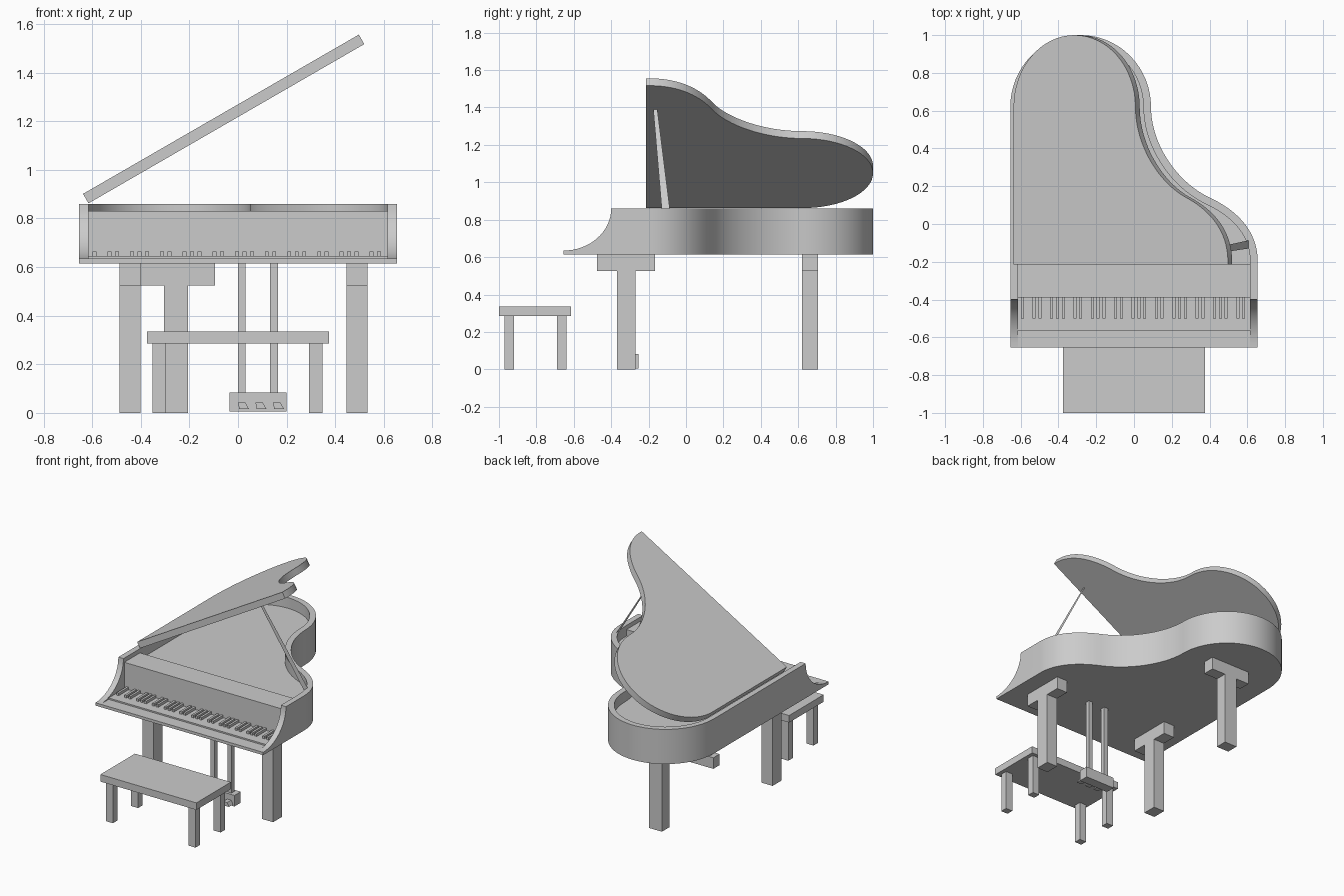
import bpy, bmesh, math
from mathutils import Vector, Matrix
from mathutils.geometry import interpolate_bezier

if "Cube" in bpy.data.objects:
    bpy.data.objects.remove(bpy.data.objects["Cube"], do_unlink=True)

grey = bpy.data.materials.new("plain grey")
grey.use_nodes = True
grey.diffuse_color = (0.6, 0.6, 0.6, 1)
grey.node_tree.nodes["Principled BSDF"].inputs["Base Color"].default_value = (0.6, 0.6, 0.6, 1)


def finish(name, bm):
    mesh = bpy.data.meshes.new(name)
    bm.to_mesh(mesh)
    bm.free()
    mesh.materials.append(grey)
    obj = bpy.data.objects.new(name, mesh)
    bpy.context.collection.objects.link(obj)
    return obj


def smooth(obj):
    bpy.ops.object.select_all(action='DESELECT')
    obj.select_set(True)
    bpy.context.view_layer.objects.active = obj
    bpy.ops.object.shade_smooth_by_angle(angle=math.radians(30))


def prism(name, points, low, high, axis="Z"):
    """Extrude a flat outline along Z (x, y), Y (x, z) or X (y, z)."""
    place = {"Z": lambda a, b: (a, b, low),
             "Y": lambda a, b: (a, low, b),
             "X": lambda a, b: (low, a, b)}[axis]
    bm = bmesh.new()
    face = bm.faces.new([bm.verts.new(place(a, b)) for a, b in points])
    out = bmesh.ops.extrude_face_region(bm, geom=[face])
    move = Vector([(high - low) * (axis == c) for c in "XYZ"])
    bmesh.ops.translate(bm, vec=move, verts=[v for v in out["geom"] if isinstance(v, bmesh.types.BMVert)])
    bmesh.ops.recalc_face_normals(bm, faces=bm.faces)
    return finish(name, bm)


def box(name, x, y, z):
    return prism(name, [(x[0], y[0]), (x[1], y[0]), (x[1], y[1]), (x[0], y[1])], *z)


def outline(front, inset=0.0):
    """Case outline from the front left corner round the tail to the front right."""
    pts = [Vector((-0.655, front))]
    for i in range(33):
        a = math.pi * (1 - i / 32)
        pts.append(Vector((-0.2825 + 0.3725 * math.cos(a), 0.62 + 0.38 * math.sin(a))))
    bends = [((0.09, 0.62), (0.09, 0.42), (0.23, 0.22), (0.40, 0.14)),
             ((0.40, 0.14), (0.55, 0.07), (0.655, -0.04), (0.655, -0.20))]
    for a, h1, h2, b in bends:
        pts += [Vector(p[:2]) for p in interpolate_bezier(
            *[Vector((*q, 0)) for q in (a, h1, h2, b)], 20)][1:]
    pts.append(Vector((0.655, front)))
    if not inset:
        return pts
    dirs = [(b - a).normalized() for a, b in zip(pts, pts[1:])]
    tangents = [(a + b).normalized() for a, b in zip(dirs[:1] + dirs, dirs + dirs[-1:])]
    return [p + Vector((t.y, -t.x)) * inset for p, t in zip(pts, tangents)]


# Curved rim, with the cheeks scooped out at the front
WALL = 0.04
rim = prism("rim", outline(-0.655) + outline(-0.655, WALL)[::-1], 0.615, 0.86)
arc = [2 * math.pi * i / 64 for i in range(64)]
cutter = prism("cheek_cutter", [(-0.655 + 0.255 * math.cos(a), 0.86 + 0.225 * math.sin(a))
                                for a in arc], -0.8, 0.8, "X")
cutter.hide_render = True
scoop = rim.modifiers.new("scoop", 'BOOLEAN')
scoop.object = cutter
scoop.operation = 'DIFFERENCE'
scoop.solver = 'EXACT'
bpy.context.view_layer.objects.active = rim
bpy.ops.object.modifier_apply(modifier=scoop.name)
bpy.data.objects.remove(cutter, do_unlink=True)
smooth(rim)

# Inside of the case
smooth(prism("soundboard", outline(-0.215, WALL), 0.615, 0.785))
INNER = (-0.615, 0.615)
box("top_deck", INNER, (-0.39, -0.215), (0.615, 0.83))
box("key_bed", INNER, (-0.655, -0.39), (0.615, 0.635))
box("white_keys", INNER, (-0.565, -0.39), (0.635, 0.645))
for k in range(39):
    if k % 7 in (0, 2, 3, 5, 6):
        x = -0.59 + 0.0308 * k
        box("black_key", (x - 0.008, x + 0.008), (-0.50, -0.39), (0.645, 0.663))

# Raised lid, hinged on the straight side
lid = prism("lid", [(p.x + 0.655, p.y) for p in outline(-0.215)], 0, 0.045)
lid.data.transform(Matrix.Translation((-0.615, 0, 0.862)) @ Matrix.Rotation(math.radians(-30), 4, 'Y'))
smooth(lid)

# Flat tapered lid prop
bm = bmesh.new()
bm.faces.new([bm.verts.new(p) for p in ((0.605, -0.13, 0.86), (0.605, -0.087, 0.86),
                                        (0.30, -0.153, 1.39), (0.30, -0.175, 1.39))])
finish("lid_prop", bm)

# Legs with cross brackets
for side, x in (("right", -0.445), ("left", 0.49)):
    span = (x - 0.043, x + 0.043)
    box(side + "_front_leg", span, (-0.37, -0.27), (0, 0.525))
    box(side + "_front_bracket", span, (-0.475, -0.165), (0.525, 0.615))
box("back_leg", (-0.305, -0.205), (0.62, 0.705), (0, 0.525))
box("back_bracket", (-0.41, -0.095), (0.62, 0.705), (0.525, 0.615))

# Pedal box, rods and pedals
box("pedal_box", (-0.035, 0.20), (-0.325, -0.255), (0.005, 0.083))
for x in (0.015, 0.148):
    box("pedal_rod", (x - 0.016, x + 0.016), (-0.306, -0.274), (0.083, 0.615))
for x in (0, 0.072, 0.144):
    prism("pedal", [(x, 0.043), (x + 0.03, 0.043), (x + 0.045, 0.016), (x + 0.005, 0.016)],
          -0.37, -0.325, "Y")

# Bench
box("bench_seat", (-0.375, 0.375), (-1, -0.615), (0.285, 0.335))
for x in (-0.325, 0.32):
    for y in (-0.945, -0.665):
        box("bench_leg", (x - 0.027, x + 0.027), (y - 0.025, y + 0.025), (0, 0.285))
